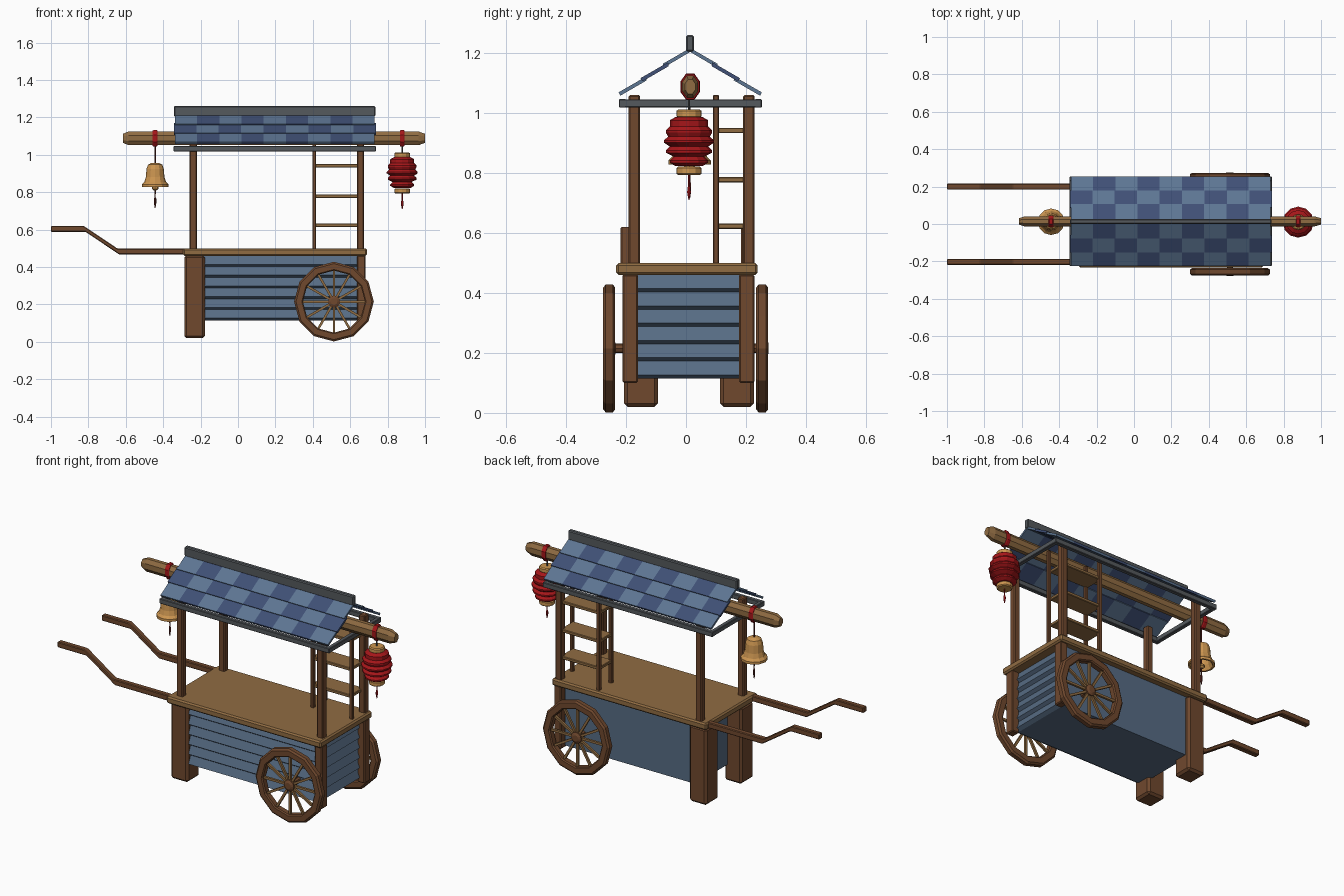
import bpy, bmesh
from math import pi, cos, sin
from mathutils import Matrix, Vector

if "Cube" in bpy.data.objects:
    bpy.data.objects.remove(bpy.data.objects["Cube"])


def material(name, r, g, b):
    m = bpy.data.materials.new(name)
    m.diffuse_color = (r, g, b, 1)
    m.use_nodes = True
    m.node_tree.nodes["Principled BSDF"].inputs["Base Color"].default_value = m.diffuse_color
    return m


BROWN = material("brown_wood", 0.16, 0.065, 0.027)
TAN = material("tan_wood", 0.28, 0.15, 0.055)
SIDING = material("blue_siding", 0.095, 0.15, 0.23)
LIGHT = material("light_shingle", 0.11, 0.18, 0.29)
DARK = material("dark_shingle", 0.05, 0.08, 0.18)
GREY = material("grey_trim", 0.09, 0.10, 0.11)
RED = material("red", 0.38, 0.008, 0.01)
GOLD = material("gold", 0.6, 0.3, 0.08)
CORD = material("dark_cord", 0.12, 0.02, 0.015)


def finish(name, bm, mats, bevel=0):
    bmesh.ops.recalc_face_normals(bm, faces=bm.faces)
    me = bpy.data.meshes.new(name)
    bm.to_mesh(me)
    bm.free()
    ob = bpy.data.objects.new(name, me)
    bpy.context.collection.objects.link(ob)
    for m in mats:
        me.materials.append(m)
    if bevel:
        mod = ob.modifiers.new("bevel", 'BEVEL')
        mod.width = bevel
        mod.segments = 1
    return ob


def box(name, x, y, z, mat, bevel=0.005):
    bm = bmesh.new()
    bmesh.ops.create_cube(bm, size=1)
    for v in bm.verts:
        v.co = [(a + b) / 2 + c * (b - a) for (a, b), c in zip((x, y, z), v.co)]
    return finish(name, bm, [mat], bevel)


def prism(name, outline, stops, place, mats, bevel=0):
    """Extrude a 2D outline through the stops; materials alternate per span."""
    bm = bmesh.new()
    rings = [[bm.verts.new(place(u, v, s)) for u, v in outline] for s in stops]
    n = len(outline)
    for i in range(len(rings) - 1):
        for j in range(n):
            k = (j + 1) % n
            f = bm.faces.new((rings[i][j], rings[i][k], rings[i + 1][k], rings[i + 1][j]))
            f.material_index = i % len(mats)
    bm.faces.new(rings[0])
    bm.faces.new(rings[-1]).material_index = (len(rings) - 2) % len(mats)
    return finish(name, bm, mats, bevel)


def lathe(name, profile, n, mat, matrix, closed=False, phase=0):
    """Spin (radius, height) points around local z."""
    bm = bmesh.new()
    rings = [[bm.verts.new(matrix @ Vector((r * cos(2 * pi * i / n + phase),
                                            r * sin(2 * pi * i / n + phase), h)))
              for i in range(n)] for r, h in profile]
    pairs = list(zip(rings, rings[1:]))
    if closed:
        pairs.append((rings[-1], rings[0]))
    else:
        bm.faces.new(rings[0])
        bm.faces.new(rings[-1])
    for a, b in pairs:
        for i in range(n):
            k = (i + 1) % n
            bm.faces.new((a[i], a[k], b[k], b[i]))
    return finish(name, bm, [mat])


def at(x, y, z):
    return Matrix.Translation((x, y, z))


# Cart body, counter and clapboard siding on the front and right end
box("cart_body", (-0.2, 0.63), (-0.175, 0.2), (0.115, 0.46), SIDING, 0)
box("counter", (-0.295, 0.69), (-0.233, 0.239), (0.46, 0.5), TAN, 0.008)
zig = [(0, 0.115)]
for i in range(6):
    z = 0.115 + i * 0.0575
    zig += [(0.022, z + 0.012), (0.004, z + 0.0575)]
zig += [(0, 0.46)]
prism("front_siding", zig, (-0.2, 0.645), lambda u, v, s: (s, -0.175 - u, v), [SIDING])
prism("right_siding", zig, (-0.17, 0.19), lambda u, v, s: (0.63 + u, s, v), [SIDING])

# Legs, lower corner posts and roof posts
for side, leg, low, up in (("front", (-0.207, -0.093), (-0.212, -0.16), (-0.192, -0.153)),
                           ("back", (0.113, 0.227), (0.177, 0.228), (0.19, 0.229))):
    box(side + "_leg", (-0.287, -0.177), leg, (0.02, 0.462), BROWN, 0.012)
    box(side + "_corner_post", (0.637, 0.682), low, (0.1, 0.462), BROWN)
    box(side + "_left_roof_post", (-0.258, -0.22), up, (0.49, 1.06), BROWN)
    box(side + "_right_roof_post", (0.636, 0.674), up, (0.49, 1.06), BROWN)

# Shelf rack
for i, (x, y) in enumerate(((0.398, 0.09), (0.646, 0.09), (0.398, 0.2))):
    box(f"shelf_upright_{i}", (x, x + 0.02), (y, y + 0.02), (0.49, 1.06), BROWN, 0.003)
for z in (0.623, 0.778, 0.942):
    box("shelf_board", (0.4, 0.65), (0.1, 0.215), (z - 0.009, z + 0.009), TAN, 0.003)

# Bent pull handles
path = [(-0.27, 0.483), (-0.64, 0.483), (-0.82, 0.604), (-1.0, 0.604)]
outline = [(x - (0.005 if 0 < i < 3 else 0), z + 0.016) for i, (x, z) in enumerate(path)]
outline += [(x + (0.005 if 0 < i < 3 else 0), z - 0.016) for i, (x, z) in enumerate(path)][::-1]
for y in (-0.202, 0.2):
    prism("pull_handle", outline, (y - 0.016, y + 0.016), lambda u, v, s: (u, s, v), [BROWN], 0.004)

# Wheels: twelve-sided rim, spokes and hub
rim = [(0.166, -0.014), (0.172, -0.02), (0.203, -0.02), (0.213, -0.012),
       (0.213, 0.012), (0.203, 0.02), (0.172, 0.02), (0.166, 0.014)]
for y in (-0.256, 0.254):
    base = at(0.513, y, 0.215) @ Matrix.Rotation(pi / 2, 4, 'X')
    lathe("wheel_rim", rim, 12, BROWN, base, closed=True)
    lathe("wheel_hub", [(0.018, -0.021), (0.032, -0.014), (0.032, 0.014), (0.018, 0.021)], 12, BROWN, base)
    for i in range(12):
        turn = base @ Matrix.Rotation(i * pi / 6, 4, 'Z') @ Matrix.Rotation(pi / 2, 4, 'Y')
        lathe("wheel_spoke", [(0.009, 0.025), (0.009, 0.17)], 4, TAN, turn, phase=pi / 4)
lathe("axle", [(0.016, -0.25), (0.016, 0.25)], 8, BROWN,
      at(0.513, 0, 0.215) @ Matrix.Rotation(pi / 2, 4, 'X'))

# Roof: three overlapping checkered shingle rows on each slope
MID = 0.014
for s in (-1, 1):
    for row in range(3):
        a = 0.0 + row * 0.0735
        z = 1.217 - row * 0.0475
        slab = [(a, z), (a + 0.092, z - 0.053), (a + 0.086, z - 0.064), (a - 0.002 * (row > 0), z - 0.013)]
        wide = 0.006 * (row == 1)
        stops = [-0.337 - wide + i * (1.068 + 2 * wide) / 9 for i in range(10)]
        prism("shingle_row", slab, stops, lambda u, v, t: (t, MID + s * u, v),
              [DARK, LIGHT] if row == 1 else [LIGHT, DARK])
box("roof_ridge", (-0.343, 0.735), (0.0, 0.027), (1.205, 1.26), GREY)

# Eave frame under the roof
for y in (-0.224, 0.229):
    box("eave_rail", (-0.345, 0.738), (y, y + 0.024), (1.018, 1.047), GREY, 0.003)
for x in (-0.345, 0.714):
    box("eave_crossbar", (x, x + 0.024), (-0.21, 0.24), (1.019, 1.046), GREY, 0.003)

# Long ridge pole with red wraps
pole = at(0, MID, 1.088) @ Matrix.Diagonal((1, 0.72, 1, 1)) @ Matrix.Rotation(pi / 2, 4, 'Y')
lathe("hanging_pole", [(0.026, -0.615), (0.04, -0.585), (0.04, 0.965), (0.026, 1.0)], 8, TAN, pole, phase=pi / 8)
for x in (-0.443, 0.878):
    lathe("pole_wrap", [(0.044, x - 0.013), (0.048, x - 0.008), (0.048, x + 0.008), (0.044, x + 0.013)],
          8, RED, pole, phase=pi / 8)

# Paper lantern with pleats, caps, cord and tassel
lan = at(0.878, 0.01, 0)
pleats = [(0.045, 0.823)]
for i, r in enumerate((0.064, 0.077, 0.083, 0.077, 0.064)):
    z = 0.838 + i * 0.0335
    pleats += [(r, z - 0.004), (r, z + 0.004), (r - 0.013, z + 0.0167)]
pleats[-1] = (0.045, 0.987)
lathe("lantern_body", pleats, 12, RED, lan)
for z in (0.793, 0.984):
    lathe("lantern_cap", [(0.036, z), (0.042, z + 0.005), (0.042, z + 0.023), (0.036, z + 0.028)], 12, GOLD, lan)
lathe("lantern_cord", [(0.004, 1.01), (0.004, 1.05)], 6, GREY, lan)
lathe("lantern_tassel", [(0.002, 0.71), (0.007, 0.735), (0.006, 0.752), (0.003, 0.756), (0.003, 0.795)], 6, RED, lan)

# Bell with clapper, cord and tassel
bell = at(-0.443, 0.012, 0)
lathe("bell", [(0.02, 0.957), (0.038, 0.947), (0.046, 0.925), (0.05, 0.88), (0.058, 0.855), (0.071, 0.842),
               (0.071, 0.828), (0.06, 0.828), (0.046, 0.855), (0.038, 0.92), (0.015, 0.935)], 12, GOLD, bell)
lathe("bell_clapper", [(0.008, 0.81), (0.018, 0.818), (0.018, 0.828), (0.008, 0.836)], 8, GOLD, bell)
lathe("bell_cord", [(0.004, 0.79), (0.004, 1.05)], 6, CORD, bell)
lathe("bell_tassel", [(0.002, 0.715), (0.006, 0.74), (0.006, 0.765), (0.003, 0.772), (0.003, 0.815)], 6, CORD, bell)
